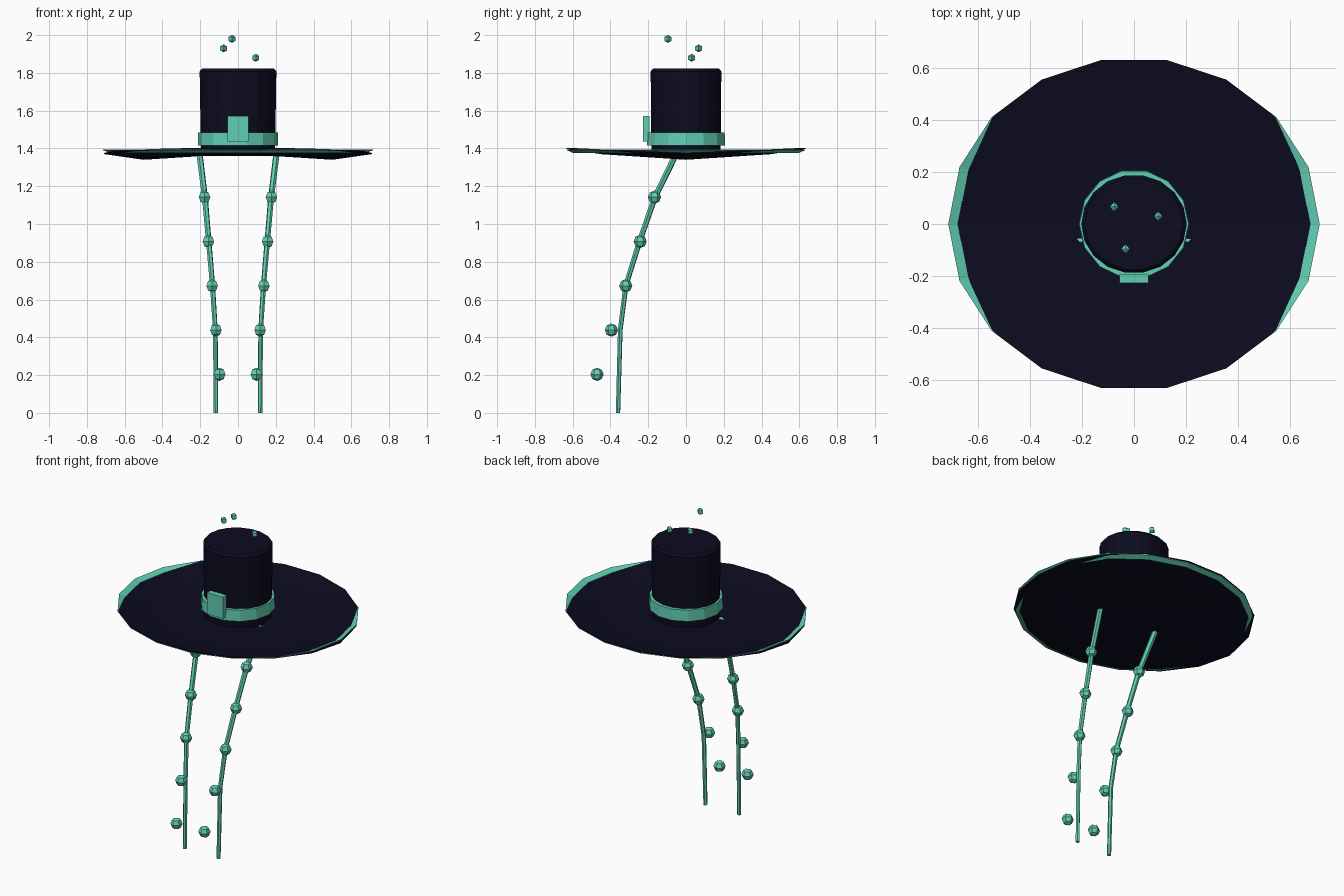
import bpy, bmesh, math
from mathutils import Matrix

if "Cube" in bpy.data.objects:
    bpy.data.objects.remove(bpy.data.objects["Cube"], do_unlink=True)


def material(name, rgb):
    m = bpy.data.materials.new(name)
    m.use_nodes = True
    m.diffuse_color = (*rgb, 1)
    bsdf = m.node_tree.nodes["Principled BSDF"]
    bsdf.inputs["Base Color"].default_value = (*rgb, 1)
    bsdf.inputs["Roughness"].default_value = 0.8
    return m


navy = material("midnight navy", (0.0035, 0.0035, 0.014))
mint = material("mint green", (0.12, 0.62, 0.45))


def finish(name, bm, mat):
    bmesh.ops.recalc_face_normals(bm, faces=bm.faces)
    mesh = bpy.data.meshes.new(name)
    bm.to_mesh(mesh)
    bm.free()
    mesh.materials.append(mat)
    ob = bpy.data.objects.new(name, mesh)
    bpy.context.collection.objects.link(ob)
    return ob


def lathe(name, rings, sides, mat, cap=True):
    """Join elliptical rings (rx, ry, height function of angle)."""
    bm = bmesh.new()
    angles = [2 * math.pi * i / sides for i in range(sides)]
    loops = [[bm.verts.new((rx * math.cos(a), ry * math.sin(a), z(a))) for a in angles]
             for rx, ry, z in rings]
    for lo, hi in zip(loops, loops[1:]):
        for i in range(sides):
            j = (i + 1) % sides
            bm.faces.new((lo[i], lo[j], hi[j], hi[i]))
    if cap:
        bm.faces.new(loops[0])
        bm.faces.new(loops[-1])
    return finish(name, bm, mat)


def level(z, lift=0.0):
    return lambda a: z + lift * abs(math.sin(a))


# Saddle-shaped brim: dips at the sides, rises at front and back
THICK = 0.006
brim_rings = [
    (0.20, 0.19, level(1.36)),
    (0.50, 0.455, level(1.34, 0.03)),
    (0.71, 0.642, level(1.37, 0.028)),
    (0.71, 0.642, level(1.37 + THICK, 0.028)),
    (0.50, 0.455, level(1.34 + THICK, 0.03)),
    (0.20, 0.19, level(1.36 + THICK)),
]
lathe("brim", brim_rings, 18, navy)

# Thin flared trim that shows above the brim at the sides
trim_rings = [
    (0.678, 0.61, level(1.377)),
    (0.715, 0.64, level(1.391)),
    (0.715, 0.64, level(1.395)),
    (0.678, 0.61, level(1.381)),
    (0.678, 0.61, level(1.377)),
]
lathe("brim_trim", trim_rings, 18, mint, cap=False)

# Crown with a softened top edge, and the band around its base
lathe("crown", [(0.196, 0.186, level(1.362)), (0.203, 0.19, level(1.808)),
                (0.19, 0.178, level(1.822))], 18, navy)
lathe("hat_band", [(0.213, 0.212, level(1.415)), (0.211, 0.21, level(1.485))], 14, mint)

# Buckle plate on the front of the band
bm = bmesh.new()
bmesh.ops.create_cube(bm, size=1, matrix=Matrix.Translation((0, -0.21, 1.503))
                      @ Matrix.Diagonal((0.112, 0.036, 0.135, 1)))
finish("buckle", bm, mint)


def ball(name, pos, radius, segments, rings):
    bm = bmesh.new()
    bmesh.ops.create_uvsphere(bm, u_segments=segments, v_segments=rings, radius=radius,
                              matrix=Matrix.Translation(pos))
    finish(name, bm, mint)


# Hanging ribbons and their beads, one set on each side
ribbon_path = [(0.203, -0.055, 1.365), (0.175, -0.165, 1.14), (0.155, -0.245, 0.91),
               (0.135, -0.318, 0.675), (0.12, -0.348, 0.44), (0.117, -0.36, 0)]
for side, label in ((1, "left"), (-1, "right")):
    curve = bpy.data.curves.new(label + "_ribbon", "CURVE")
    curve.dimensions = "3D"
    curve.bevel_depth = 0.017
    curve.bevel_resolution = 1
    curve.use_fill_caps = True
    spline = curve.splines.new("POLY")
    spline.points.add(len(ribbon_path) - 1)
    for i, (p, (x, y, z)) in enumerate(zip(spline.points, ribbon_path)):
        p.co = (side * x, y, z, 1)
        p.radius = 1 - 0.06 * i
    spline.use_smooth = False
    curve.materials.append(mint)
    bpy.context.collection.objects.link(bpy.data.objects.new(label + "_ribbon", curve))
    for i in range(5):
        pos = (side * (0.177 - 0.02 * i), -0.167 - 0.076 * i, 1.142 - 0.2345 * i)
        ball(f"{label}_bead_{i + 1}", pos, 0.035, 6, 4)

# Sparkles floating above the crown
for i, pos in enumerate([(-0.032, -0.096, 1.98), (-0.076, 0.067, 1.93), (0.094, 0.03, 1.88)]):
    ball(f"sparkle_{i + 1}", pos, 0.021, 4, 3)
